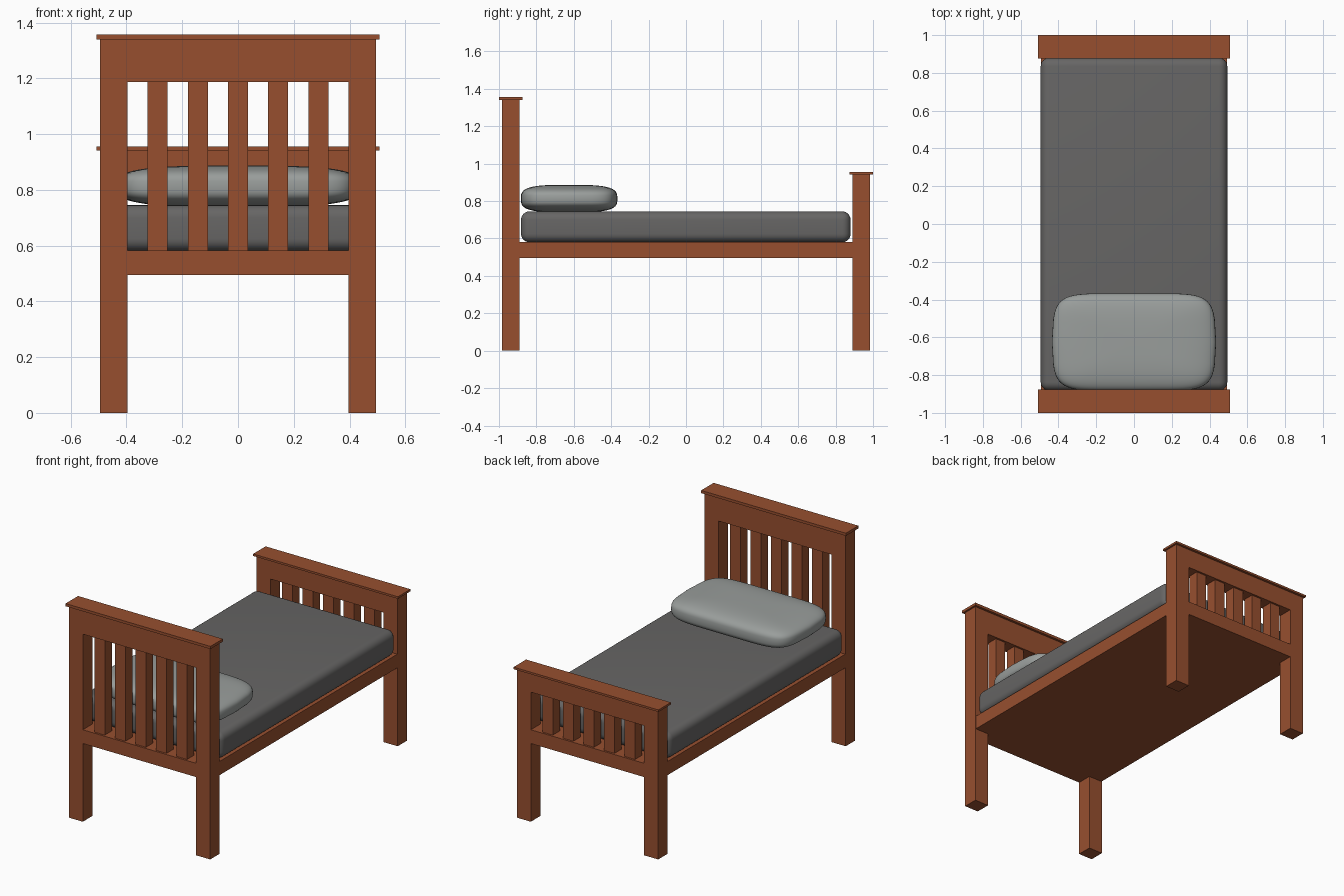
import bpy, bmesh, math

if "Cube" in bpy.data.objects:
    bpy.data.objects.remove(bpy.data.objects["Cube"])


def material(name, rgb):
    m = bpy.data.materials.new(name)
    m.diffuse_color = (*rgb, 1)
    m.use_nodes = True
    m.node_tree.nodes["Principled BSDF"].inputs["Base Color"].default_value = m.diffuse_color
    return m


WOOD = material("red brown wood", (0.31, 0.078, 0.028))
SHEET = material("dark grey sheet", (0.135, 0.132, 0.130))
LINEN = material("light grey linen", (0.32, 0.34, 0.33))


def box(name, x, y, z, mat=WOOD, bevel=0):
    """Box from (min, max) ranges, optionally with rounded edges."""
    bm = bmesh.new()
    bmesh.ops.create_cube(bm, size=1)
    for v in bm.verts:
        v.co = [r[0] + (c + 0.5) * (r[1] - r[0]) for c, r in zip(v.co, (x, y, z))]
    if bevel:
        bmesh.ops.bevel(bm, geom=bm.edges[:], offset=bevel, segments=6,
                        profile=0.5, affect='EDGES')
        for f in bm.faces:
            f.smooth = True
    me = bpy.data.meshes.new(name)
    bm.to_mesh(me)
    bm.free()
    me.materials.append(mat)
    ob = bpy.data.objects.new(name, me)
    bpy.context.collection.objects.link(ob)
    return ob


RAIL = (0.495, 0.582)   # height range of the bed frame


def end_board(name, y0, y1, top, cap_top, rail_low):
    """Posts, rails, slats and cap of one end of the bed."""
    for s, side in ((-1, "left"), (1, "right")):
        box(f"{name}_{side}_post", sorted((s * 0.397, s * 0.495)), (y0, y1), (0, top))
    inner = (-0.397, 0.397)
    box(f"{name}_top_rail", inner, (y0, y1), (rail_low, top))
    box(f"{name}_bottom_rail", inner, (y0, y1), RAIL)
    mid = (y0 + y1) / 2
    for i in range(5):
        c = (i - 2) * 0.144
        box(f"{name}_slat_{i + 1}", (c - 0.036, c + 0.036),
            (mid - 0.035, mid + 0.035), (RAIL[1], rail_low))
    box(f"{name}_cap", (-0.507, 0.507), (mid - 0.0625, mid + 0.0625), (top, cap_top))


end_board("headboard", -0.985, -0.89, 1.34, 1.357, 1.187)
end_board("footboard", 0.89, 0.985, 0.942, 0.955, 0.82)

# Bed base between the ends
box("bed_base", (-0.492, 0.492), (-0.89, 0.89), RAIL)

# Mattress with rounded edges
box("mattress", (-0.494, 0.494), (-0.882, 0.88), (0.58, 0.745), SHEET, 0.045)

# Pillow: a soft rounded cushion
def spow(t, e):
    return math.copysign(abs(t) ** e, t)


bm = bmesh.new()
bmesh.ops.create_uvsphere(bm, u_segments=64, v_segments=32, radius=1)
for v in bm.verts:
    lat = math.asin(max(-1, min(1, v.co.z)))
    lon = math.atan2(v.co.y, v.co.x)
    ring = spow(max(0, math.cos(lat)), 0.6)
    px, py = ring * spow(math.cos(lon), 0.32), ring * spow(math.sin(lon), 0.32)
    # short sides bow outward at the middle
    x = 0.435 * px * (1 - 0.07 * py * py)
    v.co = (x, -0.625 + 0.258 * py, 0.813 + 0.074 * spow(math.sin(lat), 0.6))
for f in bm.faces:
    f.smooth = True
me = bpy.data.meshes.new("pillow")
bm.to_mesh(me)
bm.free()
me.materials.append(LINEN)
bpy.context.collection.objects.link(bpy.data.objects.new("pillow", me))
